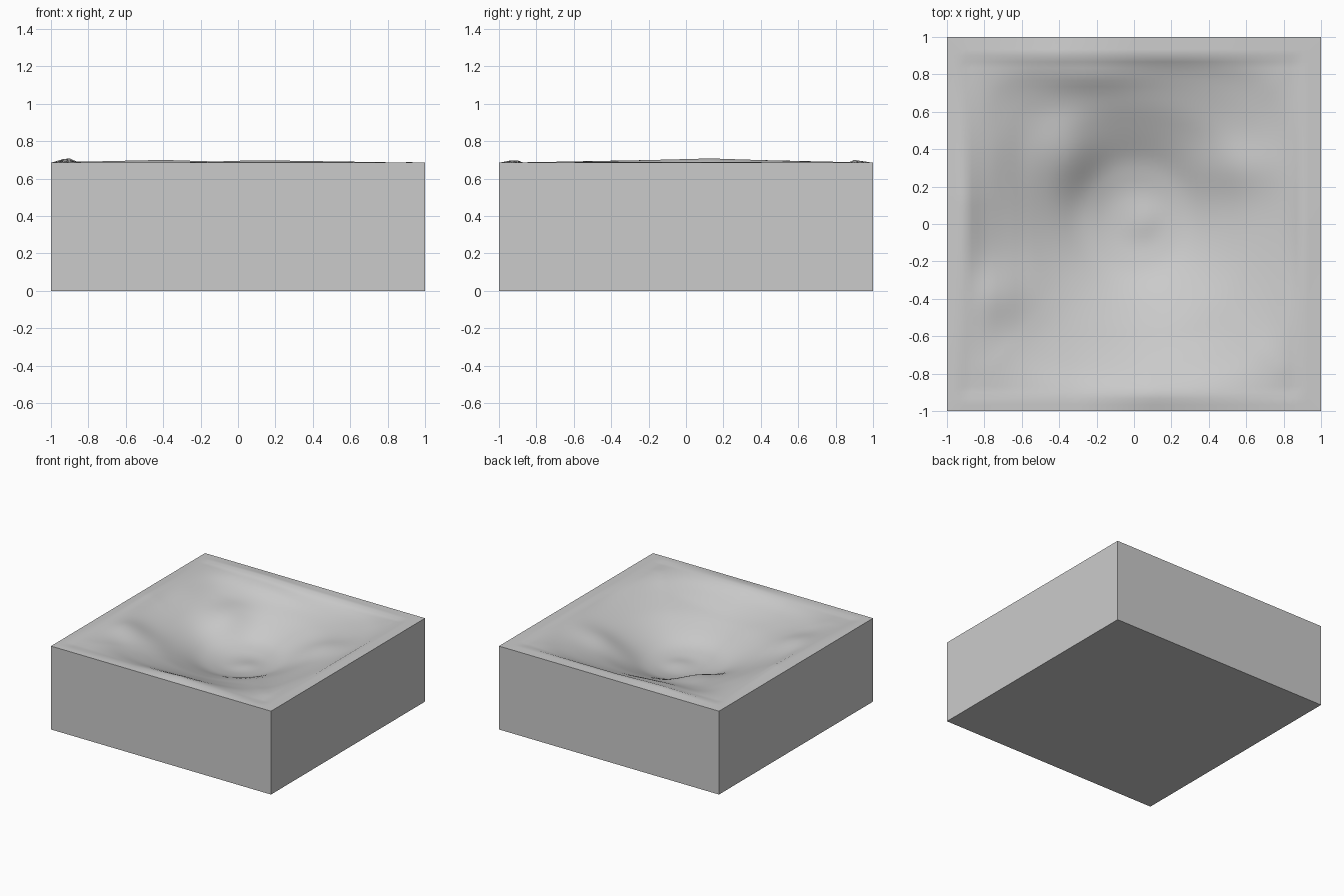
import bpy, bmesh
from math import exp

if "Cube" in bpy.data.objects:
    bpy.data.objects.remove(bpy.data.objects["Cube"])

N = 60            # grid cells per side
EDGE_Z = 0.685    # height of the outer edge

# basin cross-section: (distance from middle, height relative to the edge)
BASIN = [(0, -.28), (.15, -.275), (.3, -.245), (.45, -.175), (.6, -.11),
         (.75, -.065), (.84, -.035), (.9, 0)]
# gentle hills: (x, y, height, radius x, radius y)
HILLS = [(-.35, .36, .05, .16, .2), (-.72, -.38, .035, .2, .16),
         (-.25, .82, .025, .3, .1), (.85, -.5, .015, .1, .3),
         (.55, .3, .025, .22, .14), (.1, -.6, -.015, .3, .2),
         (.06, .02, .015, .1, .1), (-.75, .4, .015, .15, .25)]


def lerp(points, t):
    """Piecewise-linear lookup, clamped at both ends."""
    for (a, za), (b, zb) in zip(points, points[1:]):
        if t <= b:
            return za + (zb - za) * max(0, t - a) / (b - a)
    return points[-1][1]


def smooth_lookup(points, t):
    return sum(lerp(points, abs(t + k * .02)) for k in (-2, -1, 0, 1, 2)) / 5


def ridge(x, y):
    """Crest heights just inside each of the four edges."""
    west = lerp([(-.9, .003), (.13, .03), (.9, .005)], y)
    east = lerp([(-.9, .002), (0, .004), (.9, .001)], y)
    south = lerp([(-.9, .003), (-.3, .002), (.1, .02), (.9, .002)], x)
    north = lerp([(-.9, .005), (-.4, .015), (0, .003), (.9, .001)], x)
    wx, wy = abs(x) ** 8 + 1e-9, abs(y) ** 8 + 1e-9
    return ((west if x < 0 else east) * wx + (south if y < 0 else north) * wy) / (wx + wy)


def height(x, y):
    s = max(abs(x), abs(y))
    crest = ridge(x, y)
    if s >= .9:
        return EDGE_Z + crest * (1 - s) / .1
    # blend from a round bowl in the middle to a square rim
    rnd = (x * x + (y - .04) ** 2) ** .5
    k = min(1, s / .9) ** 3
    z = smooth_lookup(BASIN, min(.9, rnd * (1 - k) + s * k))
    fade = min(1, (.9 - s) / .12)
    for hx, hy, h, rx, ry in HILLS:
        z += fade * h * exp(-((x - hx) / rx) ** 2 - ((y - hy) / ry) ** 2)
    return EDGE_Z + min(z, 0) + crest * max(0, (s - .6) / .3)


# terrain sheet with its edge pulled down into straight block sides
bm = bmesh.new()
bmesh.ops.create_grid(bm, x_segments=N, y_segments=N, size=1)
for v in bm.verts:
    v.co.z = height(v.co.x, v.co.y)
for f in bm.faces:
    f.smooth = True
border = [e for e in bm.edges if e.is_boundary]
ext = bmesh.ops.extrude_edge_only(bm, edges=border)["geom"]
for v in ext:
    if isinstance(v, bmesh.types.BMVert):
        v.co.z = 0
bmesh.ops.contextual_create(bm, geom=[e for e in bm.edges if e.is_boundary])
bmesh.ops.recalc_face_normals(bm, faces=bm.faces)

mesh = bpy.data.meshes.new("terrain_block")
bm.to_mesh(mesh)
bm.free()
block = bpy.data.objects.new("terrain_block", mesh)
bpy.context.collection.objects.link(block)
bpy.context.view_layer.objects.active = block
block.select_set(True)
bpy.ops.object.shade_smooth_by_angle(angle=0.8)
